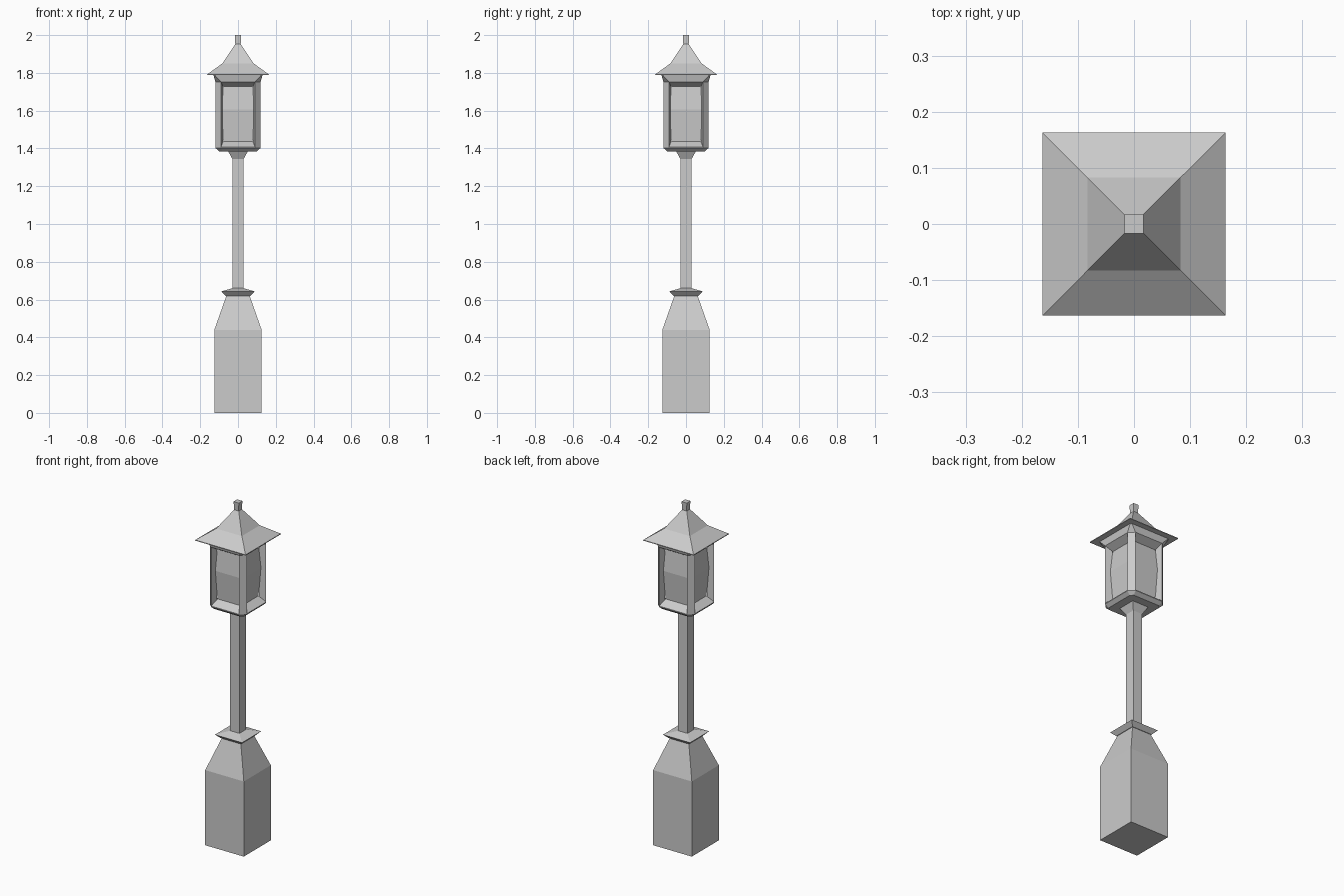
import bpy, bmesh

if "Cube" in bpy.data.objects:
    bpy.data.objects.remove(bpy.data.objects["Cube"])


def build(name, rings):
    """Loft a closed solid through rings of 3D points (first and last are capped)."""
    bm = bmesh.new()
    loops = [[bm.verts.new(p) for p in ring] for ring in rings]
    n = len(loops[0])
    for a, b in zip(loops, loops[1:]):
        for i in range(n):
            j = (i + 1) % n
            bm.faces.new((a[i], a[j], b[j], b[i]))
    bm.faces.new(loops[0][::-1])
    bm.faces.new(loops[-1])
    bmesh.ops.recalc_face_normals(bm, faces=bm.faces)
    mesh = bpy.data.meshes.new(name)
    bm.to_mesh(mesh)
    bm.free()
    obj = bpy.data.objects.new(name, mesh)
    bpy.context.collection.objects.link(obj)
    return obj


def square(r, z):
    return [(-r, -r, z), (r, -r, z), (r, r, z), (-r, r, z)]


def chamfered(r, c, z):
    """Square of half width r whose corners are cut back to c."""
    pts = [(-c, -r), (c, -r), (r, -c), (r, c), (c, r), (-c, r), (-r, c), (-r, -c)]
    return [(x, y, z) for x, y in pts]


def stack(name, profile):
    return build(name, [square(r, z) for r, z in profile])


# Foot, collar and pole
stack("base", [(0.125, 0), (0.125, 0.44), (0.06, 0.625)])
stack("collar", [(0.065, 0.62), (0.088, 0.643), (0.03, 0.66)])
stack("pole", [(0.03, 0.655), (0.03, 1.35)])
stack("pole_bracket", [(0.03, 1.345), (0.055, 1.39)])

# Lantern floor with sills sloping in to the glass
build("lantern_floor", [chamfered(0.1, 0.085, 1.385), chamfered(0.12, 0.09, 1.403),
                        chamfered(0.12, 0.09, 1.408), chamfered(0.078, 0.076, 1.437)])

# Glass box, slightly bulged at mid height
stack("glass", [(0.077, 1.43), (0.091, 1.605), (0.077, 1.735)])

# Lantern head flaring out under the eaves
build("lantern_head", [chamfered(0.078, 0.076, 1.727), chamfered(0.12, 0.09, 1.752),
                       chamfered(0.13, 0.125, 1.79)])

# Corner posts with a diagonal outer face
outline = [(0.09, 0.12), (0.08, 0.08), (0.12, 0.09)]
for sx, sy, label in [(1, 1, "back_right"), (-1, 1, "back_left"),
                      (1, -1, "front_right"), (-1, -1, "front_left")]:
    build("corner_post_" + label,
          [[(x * sx, y * sy, z) for x, y in outline] for z in (1.403, 1.755)])

# Swept roof and finial
stack("roof", [(0.163, 1.788), (0.163, 1.792), (0.083, 1.85), (0.015, 1.952)])
stack("finial", [(0.014, 1.945), (0.017, 2.0)])
